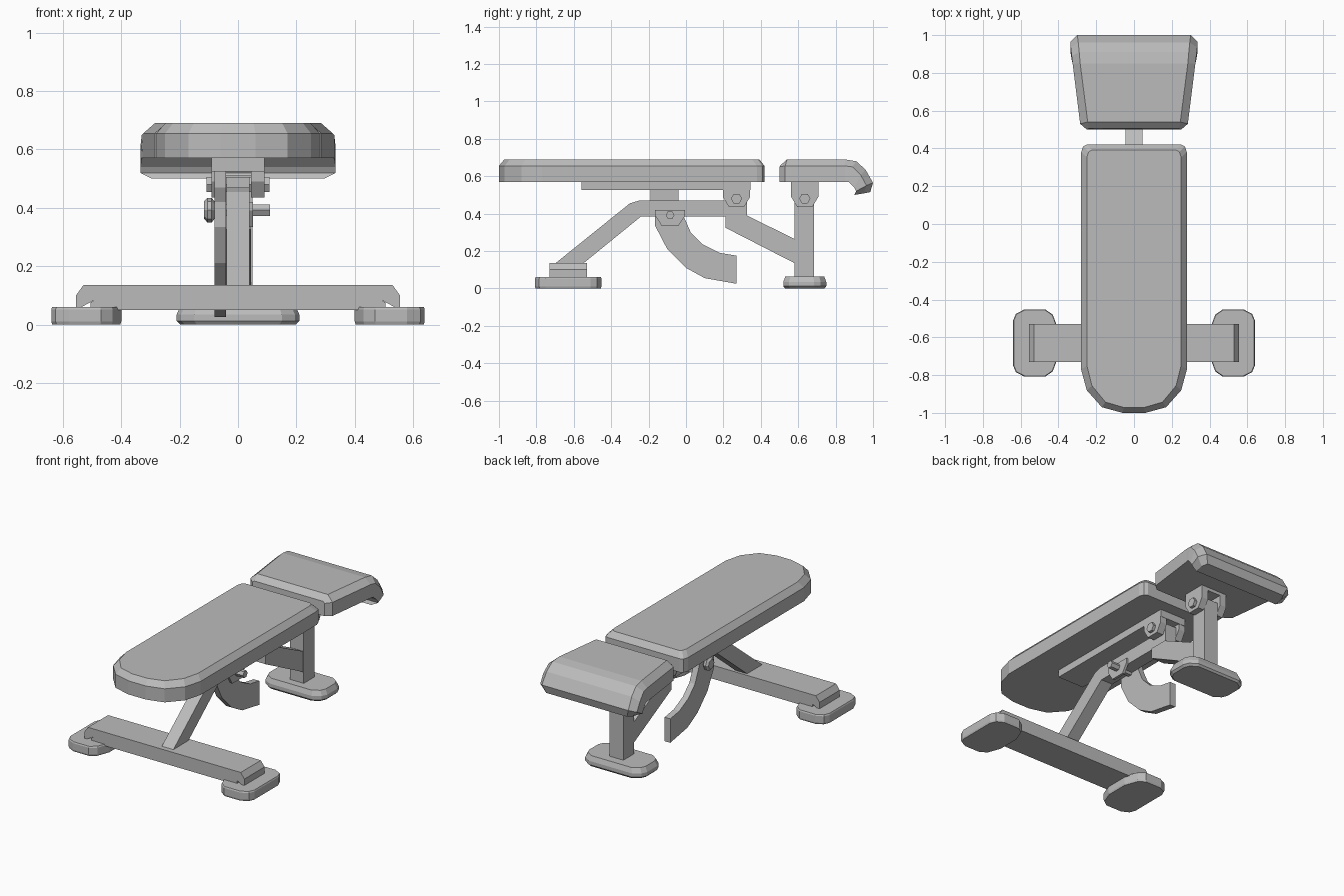
import bpy, bmesh, math

cube = bpy.data.objects.get("Cube")
if cube:
    bpy.data.objects.remove(cube, do_unlink=True)

grey = bpy.data.materials.new("plain grey")
grey.use_nodes = True
grey.diffuse_color = (0.5, 0.5, 0.5, 1)
grey.node_tree.nodes["Principled BSDF"].inputs["Base Color"].default_value = (0.5, 0.5, 0.5, 1)


def loft(name, rings):
    """Skin a closed solid through rings of matching points."""
    bm = bmesh.new()
    rows = [[bm.verts.new(p) for p in ring] for ring in rings]
    n = len(rows[0])
    for a, b in zip(rows, rows[1:]):
        for i in range(n):
            j = (i + 1) % n
            bm.faces.new((a[i], a[j], b[j], b[i]))
    bm.faces.new(rows[0])
    bm.faces.new(rows[-1][::-1])
    bmesh.ops.recalc_face_normals(bm, faces=bm.faces)
    mesh = bpy.data.meshes.new(name)
    bm.to_mesh(mesh)
    bm.free()
    mesh.materials.append(grey)
    obj = bpy.data.objects.new(name, mesh)
    bpy.context.collection.objects.link(obj)
    return obj


def side_part(name, profile, x0, x1):
    """Extrude a (y, z) profile across x."""
    return loft(name, [[(x, y, z) for y, z in profile] for x in (x0, x1)])


def box(name, x0, x1, y0, y1, z0, z1):
    return side_part(name, [(y0, z0), (y1, z0), (y1, z1), (y0, z1)], x0, x1)


def slab(name, outline, levels, cx=0, cy=0):
    """Stack a plan outline at (z, x scale, y scale) levels."""
    return loft(name, [[(cx + x * sx, cy + y * sy, z) for x, y in outline]
                       for z, sx, sy in levels])


def rod(name, x0, x1, y, z, r):
    """Six-sided bolt along x."""
    ring = [(y + r * math.cos(k * math.pi / 3), z + r * math.sin(k * math.pi / 3))
            for k in range(6)]
    return side_part(name, ring, x0, x1)


def mirrored(half):
    return half + [(-x, y) for x, y in reversed(half)]


# Back pad: rounded head end, bevelled top edge
PAD_Y = -0.29
pad = mirrored([(0.06, -0.71), (0.17, -0.68), (0.25, -0.59), (0.28, -0.48),
                (0.28, 0.67), (0.27, 0.70), (0.25, 0.71)])
slab("back_pad", pad, [(0.57, 1, 1), (0.655, 1, 1), (0.69, 0.89, 0.96)], cy=PAD_Y)

# Seat pad: stations along y, curling down at the far end
# each: (low y, z), (shoulder y, z), (top y, z), half width, top half width
stations = [
    ((0.50, 0.57), (0.50, 0.65), (0.505, 0.658), 0.25, 0.24),
    ((0.53, 0.57), (0.53, 0.655), (0.54, 0.69), 0.285, 0.245),
    ((0.85, 0.57), (0.85, 0.655), (0.85, 0.69), 0.325, 0.285),
    ((0.87, 0.57), (0.89, 0.65), (0.91, 0.68), 0.33, 0.29),
    ((0.90, 0.54), (0.935, 0.605), (0.96, 0.635), 0.335, 0.295),
    ((0.91, 0.52), (0.965, 0.55), (1.0, 0.565), 0.335, 0.30),
    ((0.90, 0.50), (0.95, 0.508), (0.985, 0.515), 0.295, 0.28),
]
rings = []
for low, mid, top, w, wt in stations:
    half = [(w, *low), (w, *mid), (wt, *top)]
    rings.append(half + [(-x, y, z) for x, y, z in reversed(half)])
loft("seat_pad", rings)

# Rail under the back pad
box("pad_rail", -0.09, 0.09, -0.56, 0.345, 0.525, 0.572)

# Hinge brackets, paired plates with a bolt through
bracket = [(-0.073, 0.572), (0.073, 0.572), (0.073, 0.49), (0.04, 0.435),
           (-0.04, 0.435), (-0.073, 0.49)]
for label, y in (("back", 0.27), ("seat", 0.635)):
    for side, x in (("left", 0.045), ("right", -0.09)):
        side_part(f"{label}_hinge_plate_{side}",
                  [(y + a, z) for a, z in bracket], x, x + 0.045)
    rod(f"{label}_hinge_bolt", -0.108, 0.108, y, 0.48, 0.03)
box("seat_hinge_top", -0.09, 0.09, 0.562, 0.708, 0.55, 0.572)

# Main beam, rising from the front bar and running level to the back hinge
side_part("main_beam", [(-0.71, 0.125), (-0.56, 0.125), (-0.24, 0.385), (0.325, 0.385),
                        (0.325, 0.47), (-0.25, 0.47), (-0.30, 0.455)], -0.04, 0.04)
box("hinge_lug", -0.04, 0.04, 0.215, 0.325, 0.46, 0.505)
side_part("rear_brace", [(0.21, 0.325), (0.60, 0.125), (0.60, 0.255), (0.325, 0.39),
                         (0.21, 0.39)], -0.045, 0.045)
box("rear_post", -0.045, 0.05, 0.58, 0.685, 0.05, 0.51)

# Curved adjusting arm beside the beam
side_part("adjusting_arm", [
    (-0.19, 0.53), (-0.19, 0.47), (-0.165, 0.42), (-0.165, 0.335), (-0.10, 0.21),
    (0.0, 0.11), (0.10, 0.055), (0.27, 0.025), (0.27, 0.175), (0.18, 0.19),
    (0.09, 0.235), (0.025, 0.30), (-0.01, 0.38), (-0.04, 0.47), (-0.04, 0.53)],
    -0.08, -0.041)

# Locking pin with its plate and knob
side_part("pin_plate", [(-0.165, 0.39), (-0.13, 0.335), (-0.04, 0.335), (-0.005, 0.39),
                        (-0.005, 0.42), (-0.165, 0.42)], 0.036, 0.052)
rod("locking_pin", -0.09, 0.11, -0.085, 0.392, 0.023)
knob = [(-0.085 + 0.042 * math.cos(k * math.pi / 4), 0.392 + 0.042 * math.sin(k * math.pi / 4))
        for k in range(8)]
loft("pin_knob", [[(x, -0.085 + (y + 0.085) * s, 0.392 + (z - 0.392) * s) for y, z in knob]
                  for x, s in ((-0.08, 0.7), (-0.09, 1), (-0.105, 1), (-0.117, 0.7))])

# Front bar with ends bent down
bar = mirrored([(0.555, 0.05), (0.555, 0.10), (0.53, 0.135)])
inner = mirrored([(0.49, 0.085), (0.505, 0.075), (0.505, 0.05)])
outline = bar + [(-x, z) for x, z in reversed(inner)]
outline = bar + [(x, z) for x, z in reversed(inner)]
loft("front_bar", [[(x, y, z) for x, z in outline] for y in (-0.73, -0.53)])

# Front feet, mirrored left and right
foot = [(0.12, -0.12), (0.105, -0.155), (0.06, -0.178), (-0.05, -0.178), (-0.09, -0.15),
        (-0.12, -0.07)]
foot = foot + [(x, -y) for x, y in reversed(foot)]
for side, s in (("left", 1), ("right", -1)):
    slab(f"front_foot_{side}", [(s * x, y) for x, y in foot],
         [(0, 0.97, 0.98), (0.01, 1, 1), (0.052, 1, 1), (0.06, 0.97, 0.98)],
         cx=s * 0.52, cy=-0.63)

# Rear foot
rear = mirrored([(0.15, -0.115), (0.195, -0.085), (0.21, -0.05), (0.21, 0.05),
                 (0.195, 0.085), (0.15, 0.115)])
slab("rear_foot", rear, [(0, 0.94, 0.92), (0.012, 1, 1), (0.035, 1, 1), (0.065, 0.93, 0.9)],
     cy=0.635)
